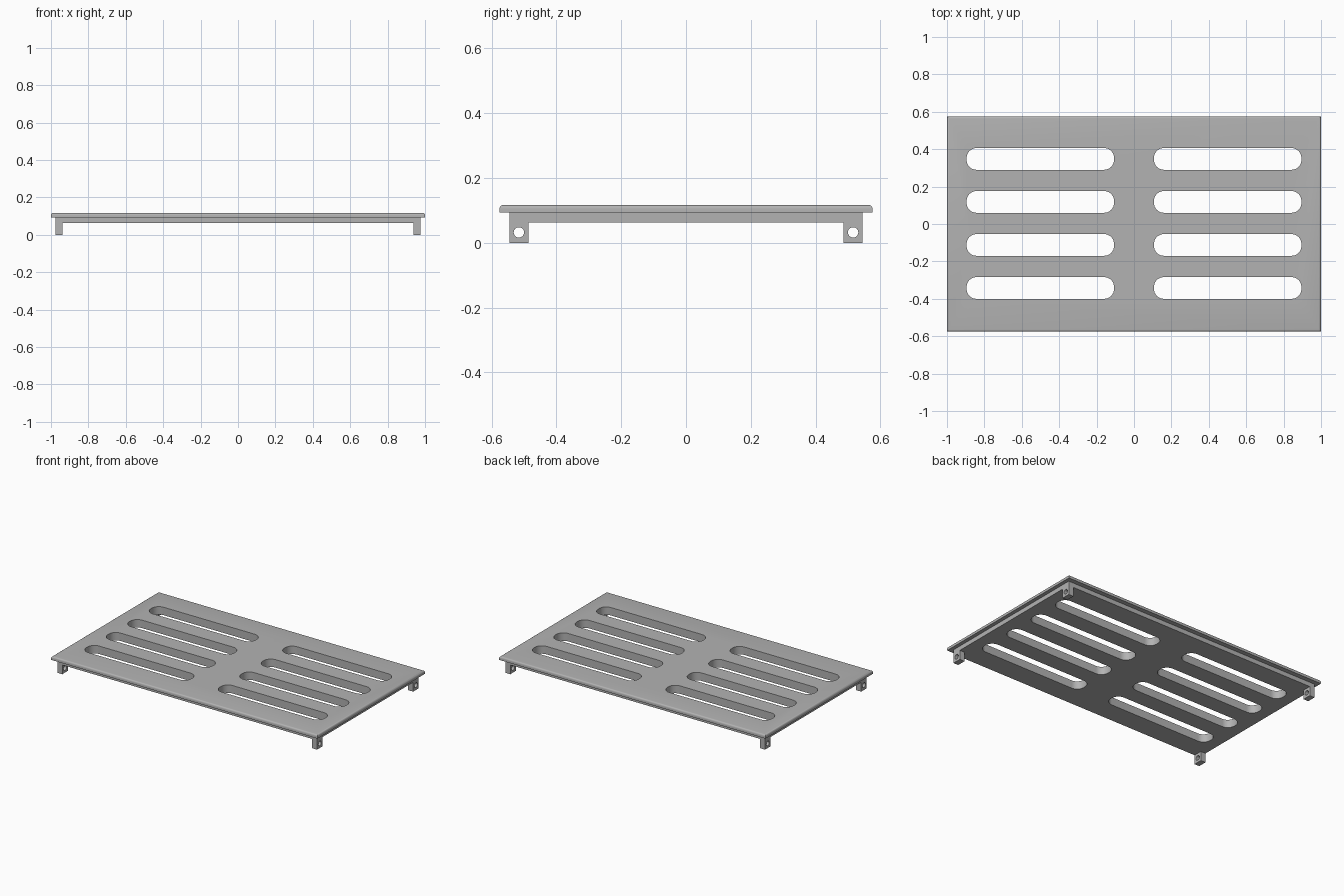
import bpy, bmesh
from mathutils import Matrix, Vector

cube = bpy.data.objects.get("Cube")
if cube:
    bpy.data.objects.remove(cube, do_unlink=True)

TOP, LIP, UNDER = 0.117, 0.093, 0.063
HALF_X, HALF_Y = 0.975, 0.545

grey = bpy.data.materials.new("metal_grey")
grey.use_nodes = True
grey.diffuse_color = (0.45, 0.45, 0.45, 1)
grey.node_tree.nodes["Principled BSDF"].inputs["Base Color"].default_value = (0.45, 0.45, 0.45, 1)


def finish(bm, name):
    mesh = bpy.data.meshes.new(name)
    bm.to_mesh(mesh)
    bm.free()
    mesh.materials.append(grey)
    obj = bpy.data.objects.new(name, mesh)
    bpy.context.collection.objects.link(obj)
    return obj


def box(name, low, high, edge_rule=None, radius=0, segments=4):
    """Box between two corners; edges picked by edge_rule are rounded."""
    low, high = Vector(low), Vector(high)
    bm = bmesh.new()
    bmesh.ops.create_cube(bm, size=1)
    bmesh.ops.scale(bm, vec=high - low, verts=bm.verts)
    bmesh.ops.translate(bm, vec=(low + high) / 2, verts=bm.verts)
    if edge_rule:
        edges = [e for e in bm.edges if edge_rule(*(v.co for v in e.verts))]
        bmesh.ops.bevel(bm, geom=edges, offset=radius, segments=segments,
                        profile=0.5, affect='EDGES')
    return finish(bm, name)


def activate(obj):
    bpy.ops.object.select_all(action='DESELECT')
    obj.select_set(True)
    bpy.context.view_layer.objects.active = obj


def combine(obj, tool, operation):
    """Apply a boolean and discard its tool."""
    mod = obj.modifiers.new(operation, 'BOOLEAN')
    mod.operation, mod.solver, mod.object = operation, 'EXACT', tool
    activate(obj)
    bpy.ops.object.modifier_apply(modifier=mod.name)
    bpy.data.objects.remove(tool, do_unlink=True)


def smooth(obj):
    activate(obj)
    bpy.ops.object.shade_smooth_by_angle(angle=0.6)


# Stepped panel: overhanging plate with rounded top rim over a narrower body
panel = box("slotted_panel", (-1, -0.576, LIP), (1, 0.576, TOP),
            lambda a, b: min(a.z, b.z) > TOP - 0.001, 0.012)
body = box("body", (-HALF_X, -HALF_Y, UNDER), (HALF_X, HALF_Y, LIP + 0.01))
combine(panel, body, 'UNION')

# Two columns of four rounded slots
for centre_x in (-0.501, 0.501):
    for row in range(4):
        y = 0.23 * (row - 1.5) + 0.003
        slot = box("slot", (centre_x - 0.394, y - 0.058, 0),
                   (centre_x + 0.394, y + 0.058, 0.2),
                   lambda a, b: abs(a.z - b.z) > 0.1, 0.052, 8)
        combine(panel, slot, 'DIFFERENCE')
smooth(panel)

# Corner feet, each with a sideways pin hole
for side_x, x_name in ((1, "left"), (-1, "right")):
    for side_y, y_name in ((-1, "front"), (1, "back")):
        xs = sorted((side_x * 0.938, side_x * HALF_X))
        ys = sorted((side_y * 0.486, side_y * HALF_Y))
        foot = box(f"{y_name}_{x_name}_foot", (xs[0], ys[0], 0), (xs[1], ys[1], UNDER))
        bm = bmesh.new()
        bmesh.ops.create_cone(bm, cap_ends=True, segments=32, radius1=0.016,
                              radius2=0.016, depth=0.2,
                              matrix=Matrix.Translation((side_x * 0.956, side_y * 0.516, 0.032))
                              @ Matrix.Rotation(1.5707963, 4, 'Y'))
        combine(foot, finish(bm, "pin_hole"), 'DIFFERENCE')
        smooth(foot)
